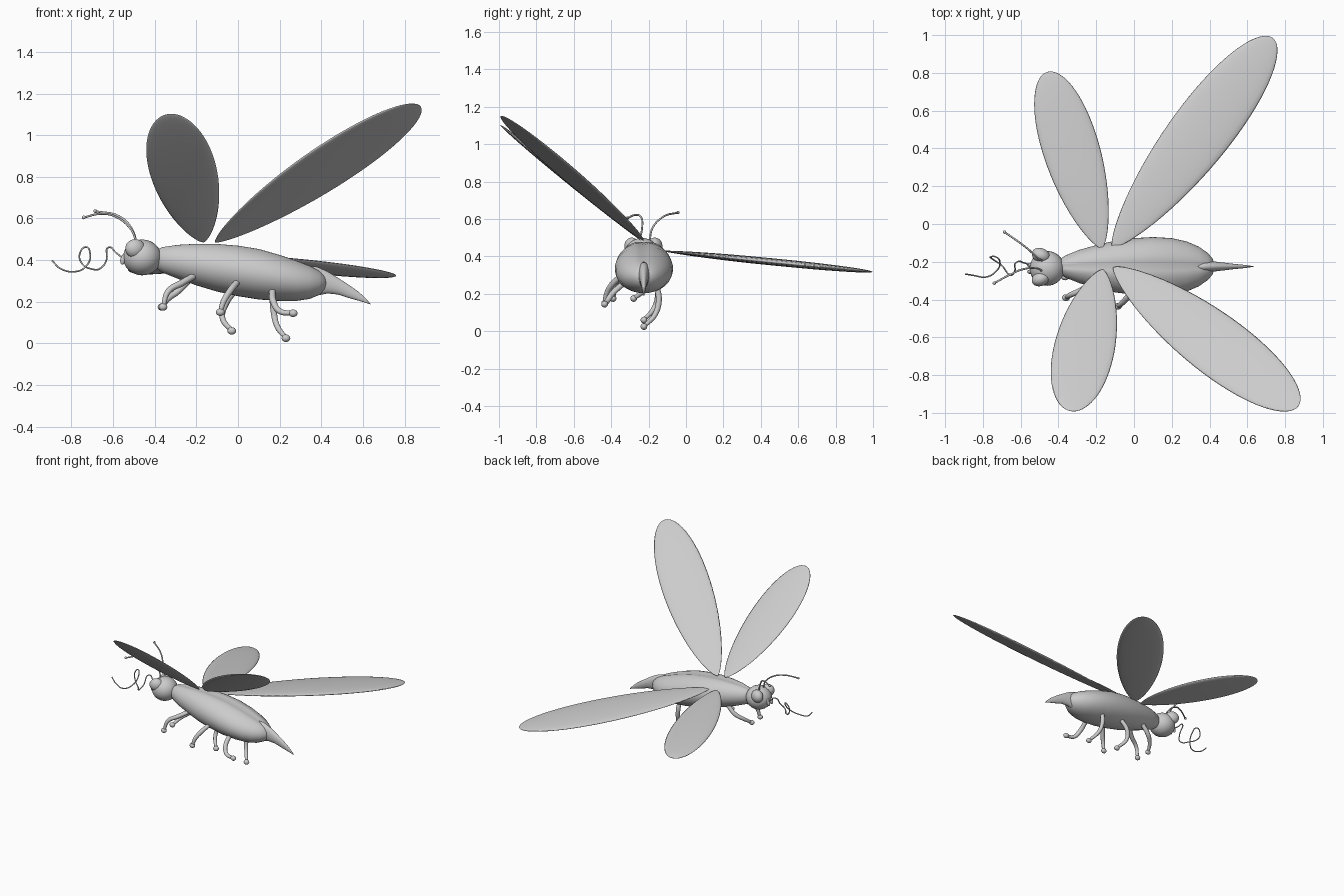
import bpy, bmesh, math
from mathutils import Vector

if "Cube" in bpy.data.objects:
    bpy.data.objects.remove(bpy.data.objects["Cube"])


def finish(obj):
    for p in obj.data.polygons:
        p.use_smooth = True
    return obj


def loft(name, rings):
    """Skin a list of closed point rings and cap both ends."""
    bm = bmesh.new()
    vs = [[bm.verts.new(p) for p in r] for r in rings]
    n = len(vs[0])
    for a, b in zip(vs, vs[1:]):
        for i in range(n):
            j = (i + 1) % n
            bm.faces.new((a[i], a[j], b[j], b[i]))
    bm.faces.new(vs[0][::-1])
    bm.faces.new(vs[-1])
    bmesh.ops.remove_doubles(bm, verts=bm.verts, dist=0.0004)
    bmesh.ops.recalc_face_normals(bm, faces=bm.faces)
    me = bpy.data.meshes.new(name)
    bm.to_mesh(me)
    bm.free()
    obj = bpy.data.objects.new(name, me)
    bpy.context.collection.objects.link(obj)
    return finish(obj)


def body_loft(name, stations, groove=0.0, n=40):
    """Stations are (x, centre z, half width, half height)."""
    rings = []
    for x, z, w, h in stations:
        ring = []
        for i in range(n):
            a = 2 * math.pi * i / n
            dip = 1 - groove * math.exp(-((a - math.pi / 2) / 0.16) ** 2)
            ring.append((x, MID + w * math.cos(a), z + h * math.sin(a) * dip))
        rings.append(ring)
    obj = loft(name, rings)
    return obj


def ball(name, loc, scale, rot=(0, 0, 0), seg=24):
    bpy.ops.mesh.primitive_uv_sphere_add(segments=seg, ring_count=seg // 2, radius=1, location=loc, rotation=rot)
    obj = bpy.context.object
    obj.name = name
    obj.scale = scale
    return finish(obj)


def tube(name, pts, radius, radii=None):
    cu = bpy.data.curves.new(name, 'CURVE')
    cu.dimensions = '3D'
    cu.bevel_depth = radius
    cu.bevel_resolution = 3
    cu.resolution_u = 8
    cu.use_fill_caps = True
    sp = cu.splines.new('BEZIER')
    sp.bezier_points.add(len(pts) - 1)
    for i, (bp, p) in enumerate(zip(sp.bezier_points, pts)):
        bp.co = p
        bp.handle_left_type = bp.handle_right_type = 'AUTO'
        bp.radius = radii[i] if radii else 1
    obj = bpy.data.objects.new(name, cu)
    bpy.context.collection.objects.link(obj)
    bpy.ops.object.select_all(action='DESELECT')
    obj.select_set(True)
    bpy.context.view_layer.objects.active = obj
    bpy.ops.object.convert(target='MESH')
    return finish(bpy.context.object)


def wing(name, root, tip, width, slope, thick=0.019, rows=36, n=20):
    """Petal-shaped lens; slope is the rise of its plane per unit x and y."""
    root, tip = Vector(root), Vector(tip)
    axis = tip - root.xy
    side = Vector((-axis.y, axis.x)).normalized()
    rings = []
    for k in range(rows + 1):
        t = (1 - math.cos(math.pi * k / rows)) / 2
        f = t ** 0.7 * math.sqrt(max(0, 1 - t)) / 0.4425
        ring = []
        for i in range(n):
            a = 2 * math.pi * i / n
            d = axis * t + side * (width * f * math.cos(a))
            z = root.z + d.x * slope[0] + d.y * slope[1] + thick * f * math.sin(a)
            ring.append((root.x + d.x, root.y + d.y, z))
        rings.append(ring)
    return loft(name, rings)


MID = -0.225

# Body and flattened tail spike
body_loft("body", [
    (-0.40, 0.405, 0.02, 0.02), (-0.39, 0.405, 0.04, 0.045), (-0.365, 0.403, 0.058, 0.062),
    (-0.29, 0.394, 0.088, 0.083), (-0.20, 0.381, 0.113, 0.102), (-0.10, 0.366, 0.137, 0.117),
    (0.0, 0.351, 0.150, 0.124), (0.10, 0.335, 0.156, 0.124), (0.20, 0.317, 0.150, 0.113),
    (0.28, 0.303, 0.132, 0.099), (0.345, 0.295, 0.104, 0.081), (0.39, 0.292, 0.072, 0.059),
    (0.415, 0.291, 0.044, 0.036), (0.428, 0.291, 0.012, 0.01)], groove=0.09)
body_loft("tail_spike", [
    (0.33, 0.295, 0.035, 0.078), (0.38, 0.299, 0.032, 0.069), (0.43, 0.293, 0.026, 0.053),
    (0.48, 0.275, 0.020, 0.040), (0.53, 0.251, 0.014, 0.032), (0.58, 0.226, 0.009, 0.021),
    (0.61, 0.208, 0.005, 0.012), (0.635, 0.190, 0.001, 0.002)], n=20)

# Head, eyes and mouth
ball("head", (-0.46, -0.235, 0.413), (0.092, 0.092, 0.086), seg=32)
for label, s in (("left", 1), ("right", -1)):
    ball(label + "_eye", (-0.493, -0.228 + s * 0.062, 0.455), (0.05, 0.038, 0.046), (0, 0, s * -0.4))
    ball(label + "_mouthpart", (-0.55, -0.235 + s * 0.018, 0.405), (0.014, 0.012, 0.028), (0, 0.3, 0), 12)

# Antennae with small ball tips
antennae = {
    "left_antenna": [(-0.485, -0.195, 0.48), (-0.51, -0.18, 0.55), (-0.57, -0.125, 0.61), (-0.685, -0.043, 0.635)],
    "right_antenna": [(-0.485, -0.25, 0.48), (-0.515, -0.235, 0.55), (-0.59, -0.24, 0.61), (-0.66, -0.27, 0.622),
                      (-0.74, -0.313, 0.605)],
}
for name, pts in antennae.items():
    tube(name, pts, 0.005)
    ball(name + "_tip", pts[-1], (0.009,) * 3, seg=12)

# Coiled proboscis
tube("proboscis", [
    (-0.545, -0.22, 0.405), (-0.585, -0.205, 0.435), (-0.618, -0.20, 0.462), (-0.632, -0.25, 0.40),
    (-0.655, -0.27, 0.365), (-0.70, -0.22, 0.357), (-0.75, -0.185, 0.385), (-0.76, -0.175, 0.43),
    (-0.73, -0.175, 0.463), (-0.71, -0.20, 0.43), (-0.73, -0.25, 0.37), (-0.78, -0.28, 0.345),
    (-0.85, -0.272, 0.358), (-0.893, -0.265, 0.398)], 0.004)

# Wings: the right pair is raised, the left pair lies almost flat
wing("left_front_wing", (-0.17, -0.13, 0.43), Vector((-0.46, 0.805)), 0.15, (0, -0.1))
wing("left_rear_wing", (-0.115, -0.125, 0.43), Vector((0.735, 0.985)), 0.165, (0, -0.1))
wing("right_front_wing", (-0.165, -0.24, 0.485), Vector((-0.34, -0.99)), 0.16, (0, -0.82))
wing("right_rear_wing", (-0.11, -0.23, 0.485), Vector((0.87, -0.965)), 0.163, (0.2, -0.63))

# Legs: hip, knee, shin and foot points
legs = {
    "right_front_leg": [(-0.21, -0.30, 0.325), (-0.27, -0.345, 0.29), (-0.335, -0.375, 0.25), (-0.36, -0.39, 0.175)],
    "right_middle_leg": [(0.0, -0.34, 0.30), (-0.04, -0.395, 0.25), (-0.07, -0.425, 0.20), (-0.085, -0.435, 0.15)],
    "right_rear_leg": [(0.165, -0.33, 0.26), (0.17, -0.395, 0.20), (0.20, -0.425, 0.155), (0.265, -0.435, 0.145)],
    "left_front_leg": [(-0.23, -0.18, 0.31), (-0.29, -0.19, 0.25), (-0.335, -0.225, 0.215), (-0.365, -0.28, 0.175)],
    "left_middle_leg": [(-0.01, -0.16, 0.26), (-0.06, -0.15, 0.19), (-0.075, -0.17, 0.125), (-0.03, -0.225, 0.06)],
    "left_rear_leg": [(0.165, -0.16, 0.25), (0.17, -0.145, 0.17), (0.185, -0.165, 0.09), (0.23, -0.225, 0.025)],
}
for name, pts in legs.items():
    tube(name, pts, 0.014, [1.1, 1.15, 1.0, 0.75])
    ball(name.replace("leg", "foot"), pts[-1], (0.021, 0.018, 0.018), seg=16)
